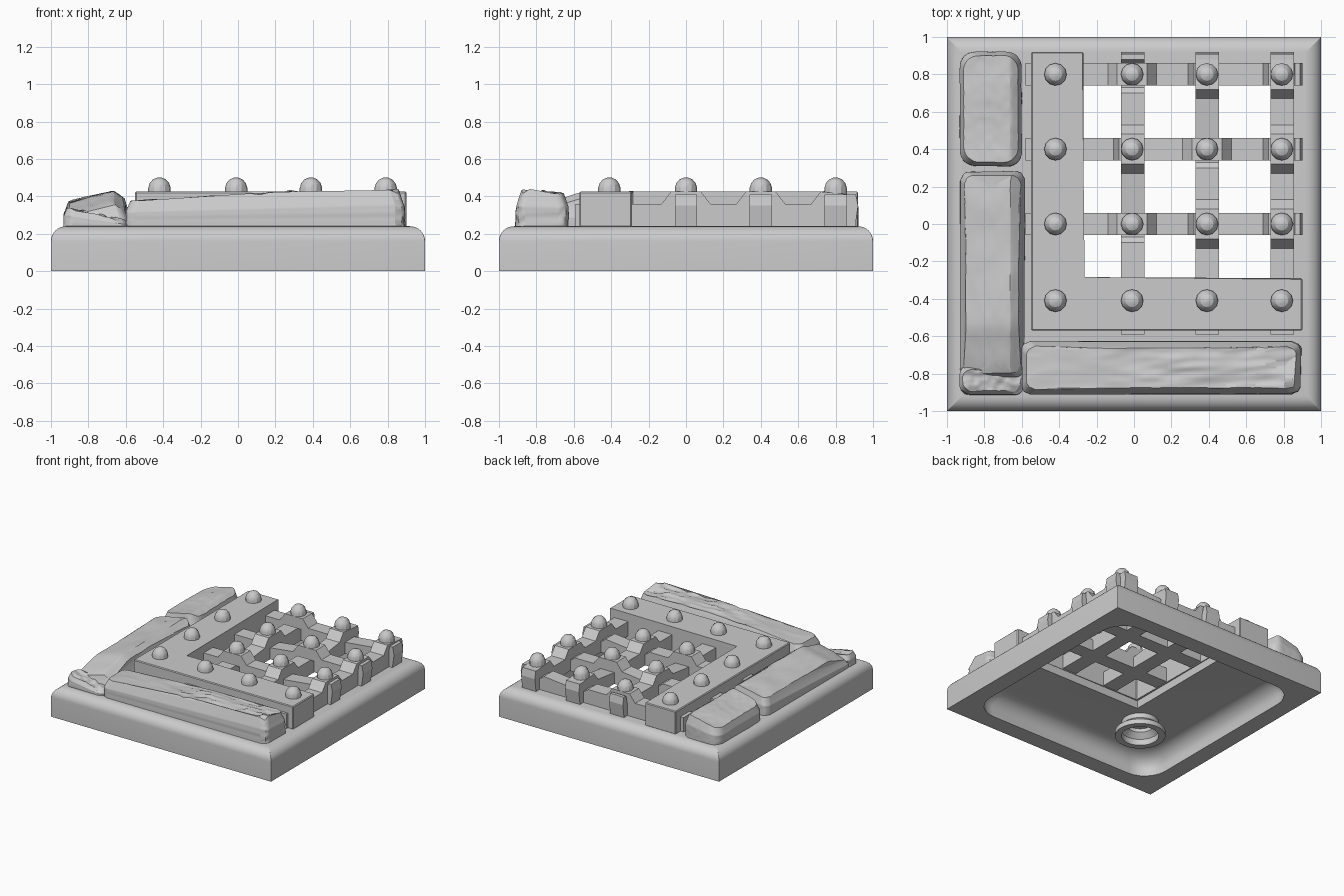
import bpy, bmesh, math
from mathutils import Vector, noise

if "Cube" in bpy.data.objects:
    bpy.data.objects.remove(bpy.data.objects["Cube"])

stone_grey = bpy.data.materials.new("stone_grey")
stone_grey.use_nodes = True
COLOUR = (0.6, 0.6, 0.6, 1)
stone_grey.diffuse_color = COLOUR
stone_grey.node_tree.nodes["Principled BSDF"].inputs["Base Color"].default_value = COLOUR


def finish(name, bm, smooth=None):
    bmesh.ops.recalc_face_normals(bm, faces=bm.faces)
    mesh = bpy.data.meshes.new(name)
    bm.to_mesh(mesh)
    bm.free()
    mesh.materials.append(stone_grey)
    obj = bpy.data.objects.new(name, mesh)
    bpy.context.collection.objects.link(obj)
    if smooth:
        shade(obj, smooth)
    return obj


def shade(obj, angle):
    bpy.ops.object.select_all(action='DESELECT')
    obj.select_set(True)
    bpy.context.view_layer.objects.active = obj
    bpy.ops.object.shade_smooth_by_angle(angle=math.radians(angle))


def loft(name, rings, closed=False, smooth=None):
    """Join rings of points; cap the ends, or link last ring to first."""
    bm = bmesh.new()
    rows = [[bm.verts.new(p) for p in ring] for ring in rings]
    pairs = list(zip(rows, rows[1:])) + ([(rows[-1], rows[0])] if closed else [])
    for a, b in pairs:
        for i in range(len(a)):
            j = (i + 1) % len(a)
            bm.faces.new((a[i], a[j], b[j], b[i]))
    if not closed:
        bm.faces.new(rows[0])
        bm.faces.new(rows[-1])
    return finish(name, bm, smooth)


def square_ring(half, z, r=0.003, steps=6):
    pts = []
    for k, (sx, sy) in enumerate(((1, 1), (-1, 1), (-1, -1), (1, -1))):
        for i in range(steps + 1):
            a = math.pi / 2 * (k + i / steps)
            pts.append((sx * (half - r) + r * math.cos(a), sy * (half - r) + r * math.sin(a), z))
    return pts


def circle(x, y, r, z, n=12):
    return [(x + r * math.cos(2 * math.pi * i / n), y + r * math.sin(2 * math.pi * i / n), z) for i in range(n)]


def prism(name, points, place, bevel=0.0):
    """Extrude an outline; place(p, side) gives the 3D point on either side."""
    bm = bmesh.new()
    a, b = [[bm.verts.new(place(p, s)) for p in points] for s in (0, 1)]
    bm.faces.new(a)
    bm.faces.new(b)
    for i in range(len(points)):
        j = (i + 1) % len(points)
        bm.faces.new((a[i], a[j], b[j], b[i]))
    if bevel:
        bmesh.ops.bevel(bm, geom=bm.edges[:], offset=bevel, segments=1, affect='EDGES')
    return finish(name, bm)


# Hollow base with rounded shoulders
quarter = [math.pi / 2 * i / 8 for i in range(9)]
shoulder = [square_ring(0.92 + 0.08 * math.sin(t), 0.16 + 0.08 * math.cos(t)) for t in quarter]
cavity = [square_ring(0.74 + 0.12 * math.cos(t), 0.05 + 0.12 * math.sin(t), 0.18) for t in quarter]
base = loft("base", shoulder + [square_ring(1, 0), square_ring(0.86, 0, 0.2)] + cavity)

# Square shaft through the base below the grate
cutter = prism("shaft_cutter", [(-0.28, -0.295), (0.75, -0.295), (0.75, 0.77), (-0.28, 0.77)],
               lambda p, s: (p[0], p[1], 0.06 + 0.3 * s))
cutter.hide_render = True
cut = base.modifiers.new("shaft", 'BOOLEAN')
cut.object = cutter
cut.operation = 'DIFFERENCE'
cut.solver = 'EXACT'
bpy.context.view_layer.update()
base.data = bpy.data.meshes.new_from_object(base.evaluated_get(bpy.context.evaluated_depsgraph_get()))
base.modifiers.clear()
bpy.data.objects.remove(cutter)
shade(base, 35)

# Flared socket under the base
loft("socket", [circle(-0.43, -0.44, r, z, 32) for r, z in
                ((0.14, 0.2), (0.14, 0.13), (0.19, 0.09), (0.19, 0.05), (0.14, 0.05), (0.14, 0.1), (0.1, 0.14), (0.1, 0.2))],
     closed=True, smooth=35)

# Corner plate of the grate
prism("corner_plate", [(-0.55, -0.57), (0.9, -0.57), (0.9, -0.29), (-0.27, -0.29), (-0.27, 0.92), (-0.55, 0.92)],
      lambda p, s: (p[0], p[1], 0.235 + 0.19 * s), 0.006)

# Woven bars: each rises over some crossings and dips under the others
XS, YS = (-0.01, 0.39, 0.79), (0.0, 0.4, 0.8)
LOW, MID, HIGH, FLOOR = 0.335, 0.36, 0.425, 0.242
cross_over = {(0, 0), (1, 1), (0, 2)}


def bar(name, start, end, centres, overs, place):
    top = [(start, MID)]
    for c, over in zip(centres, overs):
        if over:
            top += [(c - 0.13, MID), (c - 0.08, HIGH), (c + 0.08, HIGH), (c + 0.13, MID)]
        else:
            top += [(c - 0.1, MID), (c - 0.07, LOW), (c + 0.06, LOW)]
    top = [p for p in top if p[0] < end - 0.045]
    top += [(end - 0.04, 0.41), (end - 0.012, 0.41), (end, 0.35), (end - 0.015, FLOOR), (start, FLOOR)]
    prism(name, top, place)


for j, y in enumerate(YS):
    bar(f"cross_bar_{j + 1}", -0.58, 0.9, XS, [(i, j) in cross_over for i in range(3)],
        lambda p, s, y=y: (p[0], y - 0.06 + 0.12 * s, p[1]))
for i, x in enumerate(XS):
    bar(f"long_bar_{i + 1}", -0.59, 0.92, YS, [(i, j) not in cross_over for j in range(3)],
        lambda p, s, x=x: (x - 0.06 + 0.125 * s, p[0], p[1]))

# Domed rivets on every crossing and along the plate
for x in (-0.42,) + XS:
    for y in (-0.41,) + YS:
        loft("rivet", [circle(x, y, r, z) for r, z in
                       ((0.06, 0.4), (0.06, 0.445), (0.052, 0.47), (0.035, 0.49), (0.012, 0.5))], smooth=25)


# Rough stones with a chamfered top and a shaped upper surface
def stone(name, x0, x1, y0, y1, top, chamfer, radius, rough):
    bm = bmesh.new()
    bmesh.ops.create_cube(bm, size=2)
    bmesh.ops.subdivide_edges(bm, edges=bm.edges[:], cuts=26, use_grid_fill=True)
    cx, cy, hx, hy = (x0 + x1) / 2, (y0 + y1) / 2, (x1 - x0) / 2, (y1 - y0) / 2
    for v in bm.verts:
        u, w, h = v.co
        inset = chamfer * max(0, (h - 0.2) / 0.8)
        p = [u * (hx - inset), w * (hy - inset)]
        q = Vector((max(abs(p[0]) - hx + inset + radius, 0), max(abs(p[1]) - hy + inset + radius, 0)))
        if q.length > radius:
            q = q.normalized() * radius
            p = [math.copysign(hx - inset - radius + q.x, p[0]), math.copysign(hy - inset - radius + q.y, p[1])]
        x, y = cx + p[0], cy + p[1]
        z = 0.235 + (top(x, y) - 0.235) * (h + 1) / 2
        n = noise.noise(Vector((x, y, z)) * 5) * 0.012
        n += noise.noise(Vector((x, y, z)) * 25) * rough(x, y)
        v.co = (x - n * u * 0.4, y - n * w * 0.4, z + n * (h + 1) / 2)
    finish(name, bm, 25)


def side_top(x, y):
    ridge = min(0.36 + (x + 0.93) * 0.26, 0.425)
    return ridge - max(0, x + 0.66) * 0.7


stone("front_stone", -0.6, 0.89, -0.91, -0.63, lambda x, y: 0.375 + 0.045 * min(1, (x + 0.6) / 0.9),
      0.025, 0.05, lambda x, y: 0.004 + 0.014 * max(0, min(1, (x + 0.2) * 2)) )
stone("side_stone_front", -0.93, -0.585, -0.82, 0.28,
      lambda x, y: side_top(x, y) - max(0, -0.55 - y) * 0.3, 0.02, 0.05, lambda x, y: 0.004)
stone("side_stone_back", -0.93, -0.6, 0.31, 0.92, side_top, 0.02, 0.08, lambda x, y: 0.004)
stone("corner_rubble", -0.93, -0.59, -0.91, -0.76, lambda x, y: 0.34 - (x + 0.93) * 0.22,
      0.015, 0.05, lambda x, y: 0.012)
